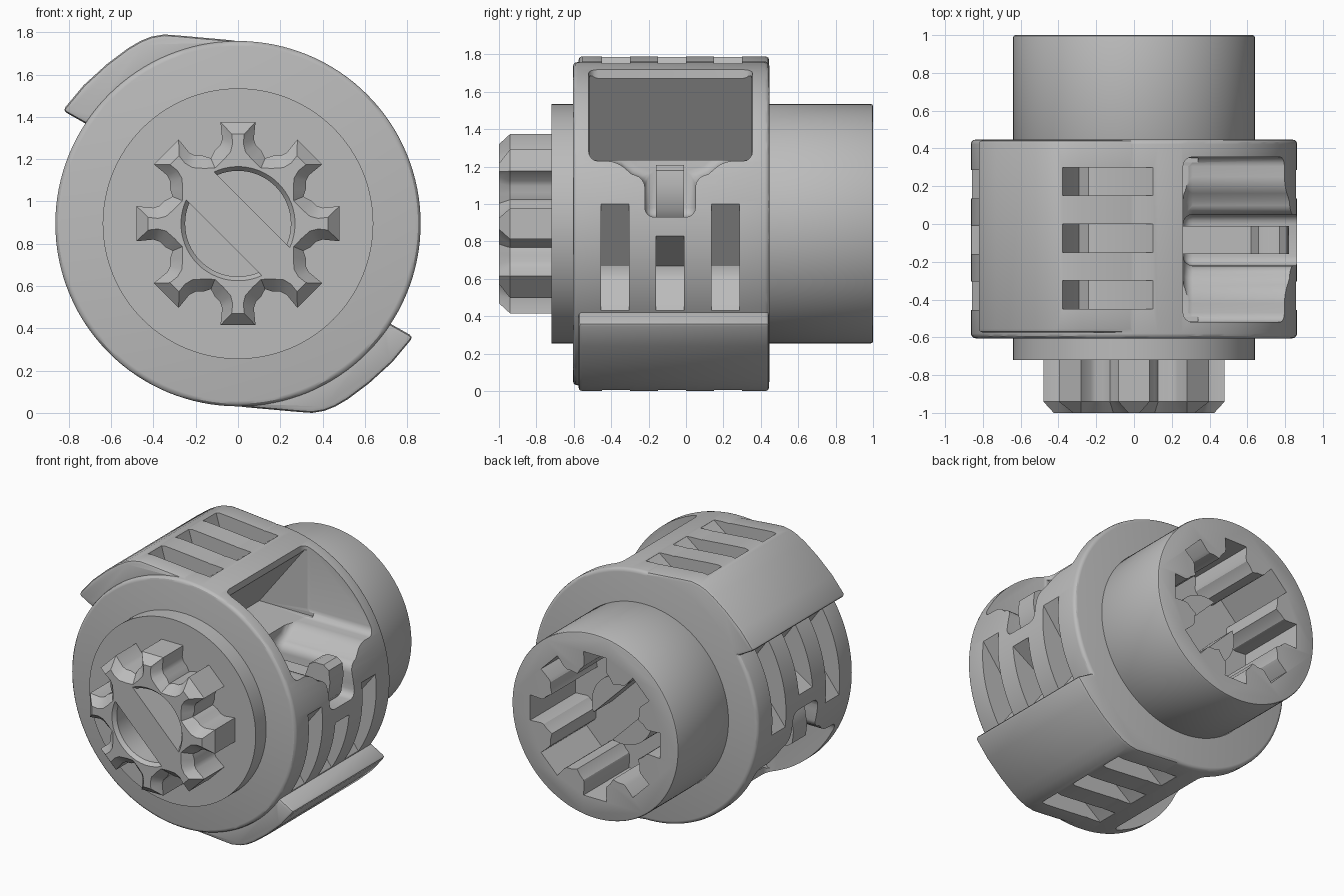
import bpy, bmesh, math
from mathutils import Matrix, Vector

if "Cube" in bpy.data.objects:
    bpy.data.objects.remove(bpy.data.objects["Cube"])

CENTRE = 0.895   # height of the long axis
parts = []

grey = bpy.data.materials.new("plain grey")
grey.use_nodes = True
grey.diffuse_color = (0.5, 0.5, 0.5, 1)
grey.node_tree.nodes["Principled BSDF"].inputs["Base Color"].default_value = (0.5, 0.5, 0.5, 1)


def loft(name, sections, axis="y"):
    """Closed solid through matching outlines, each given as (position, points)."""
    bm = bmesh.new()
    rings = []
    for t, pts in sections:
        rings.append([bm.verts.new((u, t, v) if axis == "y" else (t, u, v)) for u, v in pts])
    n = len(rings[0])
    for a, b in zip(rings, rings[1:]):
        for i in range(n):
            j = (i + 1) % n
            bm.faces.new((a[i], a[j], b[j], b[i]))
    bm.faces.new(rings[0])
    bm.faces.new(rings[-1])
    bmesh.ops.recalc_face_normals(bm, faces=bm.faces)
    mesh = bpy.data.meshes.new(name)
    bm.to_mesh(mesh)
    bm.free()
    mesh.materials.append(grey)
    ob = bpy.data.objects.new(name, mesh)
    bpy.context.collection.objects.link(ob)
    return ob


def prism(name, pts, a, b, axis="y"):
    return loft(name, [(a, pts), (b, pts)], axis)


def circle(r, n=128):
    return [(r * math.cos(math.tau * i / n), r * math.sin(math.tau * i / n)) for i in range(n)]


def drop(pts):
    """Shift heights so that the axis lies at zero."""
    return [(u, v - CENTRE) for u, v in pts]


def apply(ob, mod):
    with bpy.context.temp_override(object=ob, active_object=ob, selected_objects=[ob]):
        bpy.ops.object.modifier_apply(modifier=mod.name)


def bevel(ob, width, segments=3, angle=40):
    mod = ob.modifiers.new("rounding", "BEVEL")
    mod.width, mod.segments = width, segments
    mod.limit_method, mod.angle_limit = "ANGLE", math.radians(angle)
    apply(ob, mod)
    return ob


def combine(ob, other, operation):
    mod = ob.modifiers.new("combine", "BOOLEAN")
    mod.operation, mod.object, mod.solver = operation, other, "EXACT"
    apply(ob, mod)
    bpy.data.objects.remove(other)


def twins(ob):
    """The part and its half-turn copy about the axis."""
    other = ob.copy()
    other.data = ob.data.copy()
    other.data.transform(Matrix.Rotation(math.pi, 4, "Y"))
    bpy.context.collection.objects.link(other)
    return ob, other


def gear_outline(half_tooth, root, scale=1.0):
    """Eight teeth; half_tooth lists (radius, half width) from root to tip."""
    pts = []
    for k in range(8):
        a = math.tau * k / 8
        local = [(r, -w) for r, w in half_tooth] + [(r, w) for r, w in reversed(half_tooth)]
        h = math.pi / 8
        local.append((root * math.cos(h), root * math.sin(h)))
        for r, w in local:
            pts.append((scale * (r * math.cos(a) - w * math.sin(a)),
                        scale * (r * math.sin(a) + w * math.cos(a))))
    return pts


def segment(radius, offset):
    """Circle segment beyond a chord, facing up and right."""
    half = math.acos(offset / radius)
    return [(radius * math.cos(math.pi / 4 + half * (i / 12 - 1)),
             radius * math.sin(math.pi / 4 + half * (i / 12 - 1))) for i in range(25)]


# Main housing drum with two raised flaps
body = bevel(prism("housing", circle(0.864), -0.605, 0.447), 0.025)
flap_outline = drop([(-0.83, 1.43), (-0.73, 1.55), (-0.62, 1.65), (-0.52, 1.725), (-0.46, 1.76),
                     (-0.41, 1.78), (-0.35, 1.79), (-0.28, 1.785), (0, 1.76), (0.05, 1.55),
                     (-0.3, 1.55), (-0.6, 1.3)])
for flap in twins(bevel(prism("flap", flap_outline, -0.575, 0.445), 0.02, 2, 60)):
    combine(body, flap, "UNION")

# Large stepped window pockets with an undercut back wall
window = drop([(0.355, 1.85), (0.355, 1.23), (0.2, 1.23), (0.12, 1.16), (0.05, 1.14), (0.05, 0.93),
               (-0.22, 0.93), (-0.22, 1.14), (-0.29, 1.16), (-0.37, 1.23), (-0.52, 1.23), (-0.52, 1.85)])
for cutter in twins(bevel(prism("window_cutter", window, 0.26, 1.2, "x"), 0.05, 4, 30)):
    combine(body, cutter, "DIFFERENCE")
undercut = drop([(0.34, 1.685), (0.27, 1.685), (-0.08, 1.235), (0.34, 1.235)])
for cutter in twins(prism("undercut_cutter", undercut, -0.515, 0.35)):
    combine(body, cutter, "DIFFERENCE")

# Wedge-shaped grip slots: three on each flap and three beside it
for y, top in ((-0.38, 1.0), (-0.085, 0.83), (0.21, 1.0)):
    side = drop([(1.1, top), (0.858, top), (0.6, 0.67), (0.595, 0.63), (0.61, 0.59), (0.725, 0.43), (1.1, 0.43)])
    for cutter in twins(prism("side_slot_cutter", side, y - 0.075, y + 0.075)):
        combine(body, cutter, "DIFFERENCE")
for y in (-0.375, -0.075, 0.225):
    upper = drop([(0.1, 2), (0.1, 1.752), (-0.19, 1.53), (-0.24, 1.52), (-0.29, 1.545), (-0.33, 1.62),
                  (-0.38, 1.79), (-0.38, 2)])
    for cutter in twins(prism("flap_slot_cutter", upper, y - 0.075, y + 0.075)):
        combine(body, cutter, "DIFFERENCE")
parts.append(body)

# Latch tongues with a hooked end inside the windows
tongue = drop([(0.1, 0.95), (0.1, 1.08), (0.62, 1.08), (0.66, 1.19), (0.7, 1.21), (0.77, 1.21),
               (0.81, 1.18), (0.82, 1.1), (0.8, 0.97), (0.76, 0.92)])
parts += twins(prism("latch_tongue", tongue, -0.16, -0.01))

# Front collar and toothed coupling, its bore crossed by a bar
parts.append(prism("front_collar", circle(0.64), -0.72, -0.59))
base = gear_outline([(0.345, 0.11), (0.37, 0.085), (0.4, 0.075), (0.48, 0.083)], 0.335)
face = gear_outline([(0.3, 0.07), (0.34, 0.035), (0.38, 0.025), (0.425, 0.03)], 0.285)
gear = loft("toothed_coupling", [(-1, face), (-0.94, base), (-0.71, base)])
bore = [(-1.01, segment(0.278, 0.094)), (-0.975, segment(0.25, 0.094)), (-0.76, segment(0.25, 0.094))]
for cutter in twins(loft("bore_cutter", bore)):
    combine(gear, cutter, "DIFFERENCE")
parts.append(gear)

# Rear barrel with a deep matching socket and two prongs inside
barrel = bevel(prism("rear_barrel", circle(0.64), 0.41, 1), 0.012, 2)
socket = gear_outline([(0.355, 0.11), (0.38, 0.085), (0.4, 0.08), (0.48, 0.085)], 0.345, 1.04)
combine(barrel, prism("socket_cutter", socket, 0.5, 1.1), "DIFFERENCE")
parts.append(barrel)
parts += twins(prism("socket_prong", segment(0.235, 0.105), 0.48, 0.7))

# Final placement and shading
for ob in parts:
    ob.data.transform(Matrix.Translation(Vector((0, 0, CENTRE))))
    bpy.ops.object.select_all(action="DESELECT")
    ob.select_set(True)
    bpy.context.view_layer.objects.active = ob
    bpy.ops.object.shade_smooth_by_angle(angle=math.radians(30))
